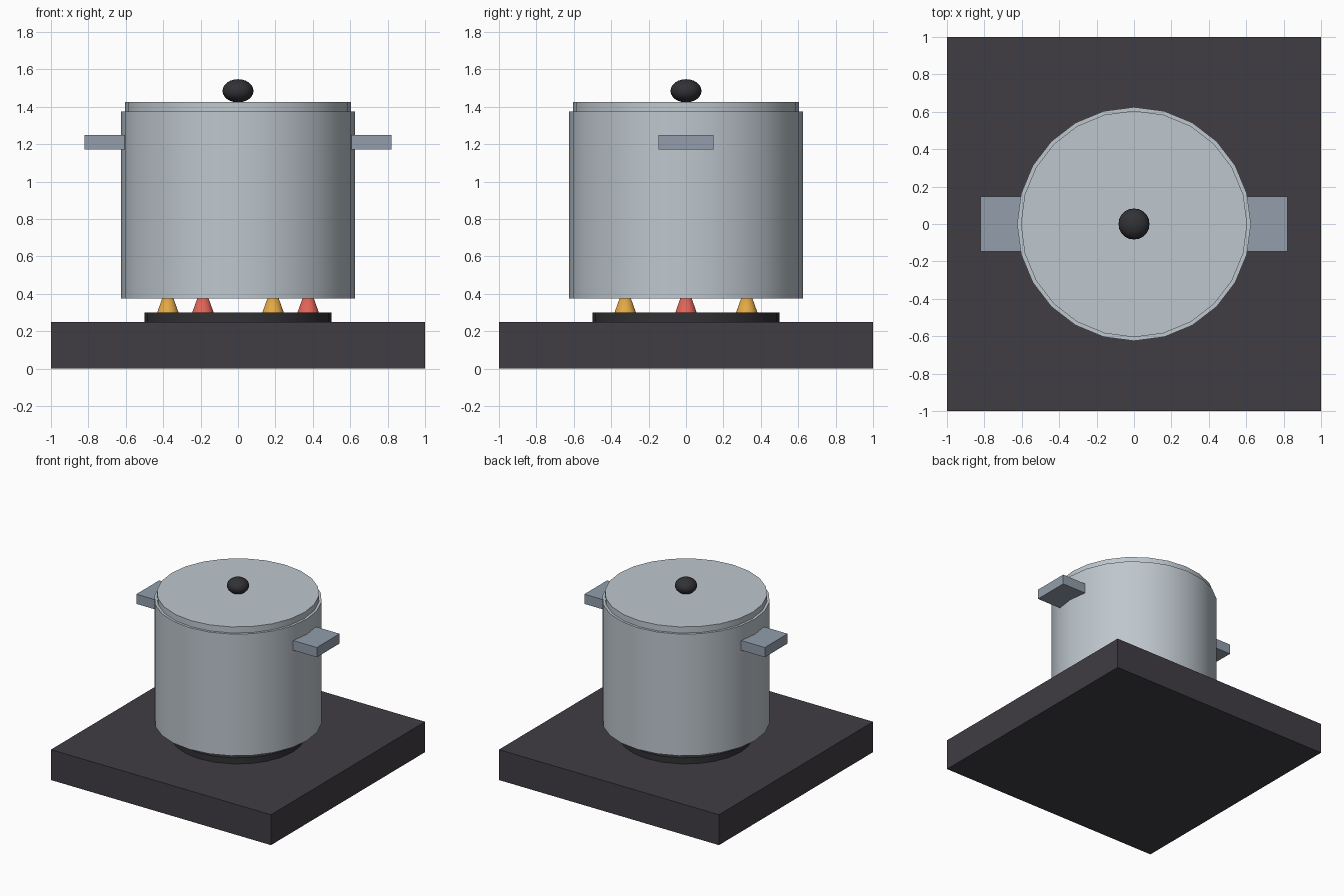
import bpy
import math

if "Cube" in bpy.data.objects:
    bpy.data.objects.remove(bpy.data.objects["Cube"])


def material(name, rgb):
    """Flat colour from 0-255 display values."""
    mat = bpy.data.materials.new(name)
    lin = [((c / 255 + 0.055) / 1.055) ** 2.4 for c in rgb]
    mat.diffuse_color = (*lin, 1)
    mat.use_nodes = True
    mat.node_tree.nodes["Principled BSDF"].inputs["Base Color"].default_value = mat.diffuse_color
    return mat


CHARCOAL = material("charcoal", (64, 61, 67))
BLACK = material("soft black", (50, 50, 54))
STEEL = material("brushed steel", (190, 199, 206))
GREY_BLUE = material("grey blue", (146, 158, 171))
RED = material("flame red", (224, 100, 88))
ORANGE = material("flame orange", (226, 168, 70))


def finish(name, mat, smooth=False):
    obj = bpy.context.object
    obj.name = name
    obj.data.materials.append(mat)
    if smooth:
        bpy.ops.object.shade_smooth_by_angle(angle=math.radians(35))
    return obj


def box(name, mat, x, y, z):
    """Box from (min, max) pairs on each axis."""
    spans = (x, y, z)
    bpy.ops.mesh.primitive_cube_add(size=1, location=[(a + b) / 2 for a, b in spans])
    bpy.context.object.scale = [b - a for a, b in spans]
    bpy.ops.object.transform_apply(location=False, rotation=False, scale=True)
    return finish(name, mat)


def cylinder(name, mat, radius, z0, z1):
    bpy.ops.mesh.primitive_cylinder_add(vertices=24, radius=radius, depth=z1 - z0,
                                        location=(0, 0, (z0 + z1) / 2))
    return finish(name, mat, smooth=True)


# Stove slab and burner plate
box("stove_base", CHARCOAL, (-1, 1), (-1, 1), (0, 0.25))
cylinder("burner", BLACK, 0.5, 0.25, 0.30)

# Ring of flames in alternating colours
for i in range(6):
    a = math.radians(60 * i)
    bpy.ops.mesh.primitive_cone_add(vertices=12, radius1=0.057, radius2=0, depth=0.16,
                                    location=(0.375 * math.cos(a), 0.375 * math.sin(a), 0.38))
    finish(f"flame_{i + 1}", ORANGE if i % 2 else RED, smooth=True)

# Pot body and lid
cylinder("pot_body", STEEL, 0.625, 0.375, 1.375)
cylinder("lid", STEEL, 0.605, 1.375, 1.425)

# Lid knob, a slightly flattened ball
bpy.ops.mesh.primitive_uv_sphere_add(segments=20, ring_count=12, radius=0.083,
                                     location=(0, 0, 1.485))
bpy.context.object.scale.z = 0.75
bpy.ops.object.transform_apply(location=False, rotation=False, scale=True)
finish("lid_knob", BLACK, smooth=True)

# Side handles
box("handle_right", GREY_BLUE, (0.57, 0.82), (-0.148, 0.148), (1.17, 1.25))
box("handle_left", GREY_BLUE, (-0.82, -0.57), (-0.148, 0.148), (1.17, 1.25))
